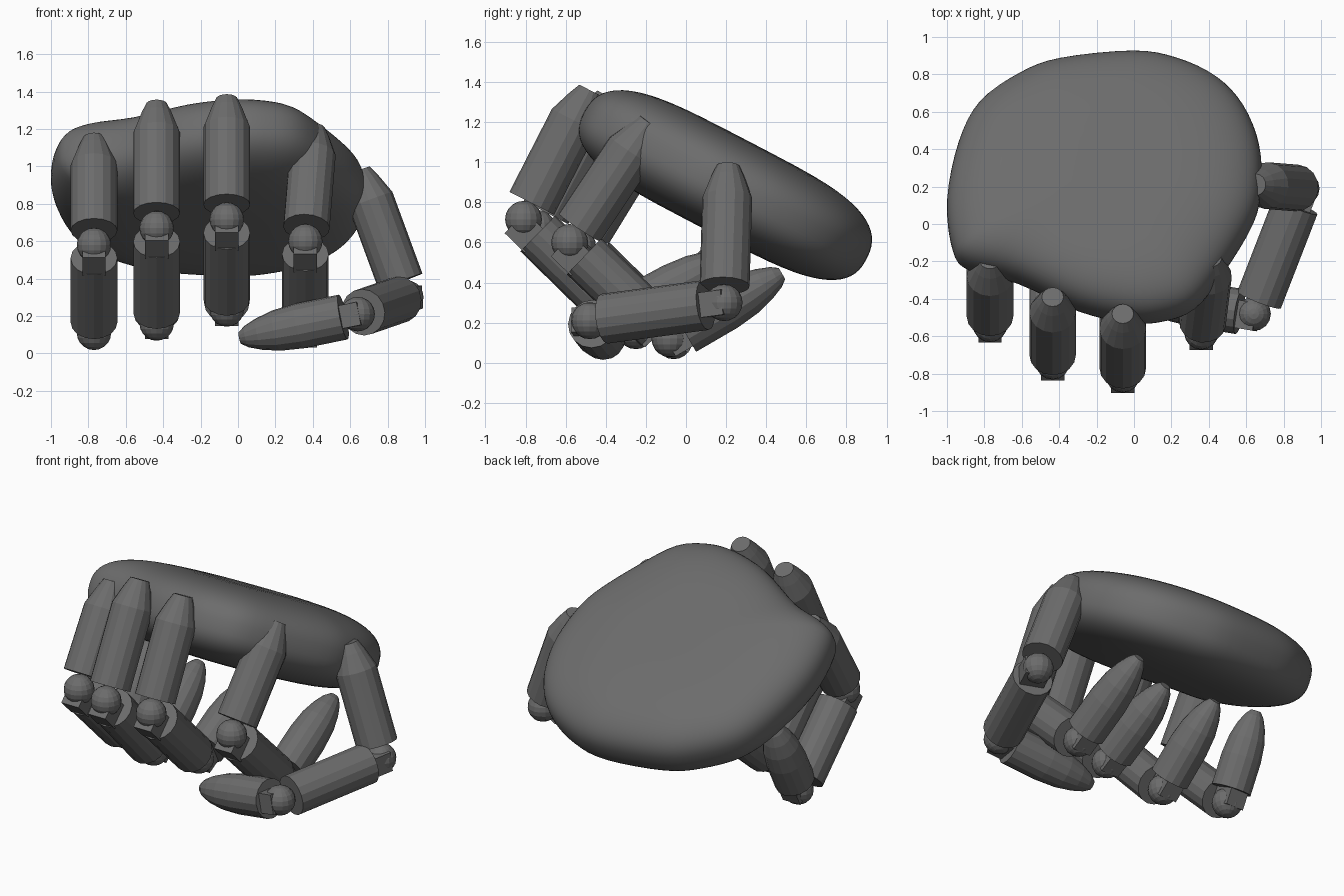
import bpy, bmesh, math
from mathutils import Vector

cube = bpy.data.objects.get("Cube")
if cube:
    bpy.data.objects.remove(cube, do_unlink=True)

SIDES = 16
grey = bpy.data.materials.new("dark_grey")
grey.use_nodes = True
COLOUR = (0.15, 0.15, 0.15, 1)
grey.diffuse_color = COLOUR
grey.node_tree.nodes["Principled BSDF"].inputs["Base Color"].default_value = COLOUR


def finish(name, bm):
    bmesh.ops.recalc_face_normals(bm, faces=bm.faces)
    mesh = bpy.data.meshes.new(name)
    bm.to_mesh(mesh)
    bm.free()
    mesh.materials.append(grey)
    obj = bpy.data.objects.new(name, mesh)
    bpy.context.collection.objects.link(obj)
    return obj


def skin(bm, rings):
    """Bridge a stack of equal rings and cap both ends."""
    loops = [[bm.verts.new(p) for p in ring] for ring in rings]
    count = len(loops[0])
    for a, b in zip(loops, loops[1:]):
        for i in range(count):
            j = (i + 1) % count
            bm.faces.new((a[i], a[j], b[j], b[i]))
    bm.faces.new(loops[0])
    bm.faces.new(loops[-1])


def lathe(name, start, end, profile):
    """Turned bone: profile holds (distance from start, radius)."""
    axis = (end - start).normalized()
    turn = axis.to_track_quat('Z', 'Y')
    rings = []
    for dist, radius in profile:
        rings.append([start + turn @ Vector((radius * math.cos(2 * math.pi * i / SIDES),
                                             radius * math.sin(2 * math.pi * i / SIDES), dist))
                      for i in range(SIDES)])
    bm = bmesh.new()
    skin(bm, rings)
    return finish(name, bm)


def joint(name, centre, axis, hinge, lift):
    """Ball joint plus the small block that ties it to the next bone."""
    bm = bmesh.new()
    bmesh.ops.create_uvsphere(bm, u_segments=SIDES, v_segments=10, radius=0.092)
    ball = finish(name + "_ball", bm)
    ball.location = centre
    axis = axis.normalized()
    side = (hinge - axis * hinge.dot(axis)).normalized()
    outward = side.cross(axis)
    bm = bmesh.new()
    bmesh.ops.create_cube(bm, size=1)
    for v in bm.verts:
        c = v.co.copy()
        v.co = (centre + side * c.x * 0.125 + outward * (c.y * 0.15 + lift)
                + axis * (c.z * 0.14 + 0.05))
    finish(name + "_block", bm)


def finger(name, root, knuckle, bend, tip, hinge, lift):
    root, knuckle, bend, tip = map(Vector, (root, knuckle, bend, tip))
    # upper bone narrows where it enters the palm
    size = (root - knuckle).length
    lathe(name + "_upper_bone", knuckle, root,
          [(0.09, 0.125), (size - 0.17, 0.125), (size - 0.06, 0.085), (size, 0.058)])
    # middle bone
    size = (bend - knuckle).length
    lathe(name + "_middle_bone", knuckle, bend,
          [(0.1, 0.125), (size - 0.08, 0.125)])
    # bullet shaped fingertip
    size = (tip - bend).length
    lathe(name + "_tip", bend, tip,
          [(0.08, 0.122), (size * 0.5, 0.122), (size * 0.7, 0.11),
           (size * 0.85, 0.086), (size * 0.96, 0.058), (size + 0.01, 0.032)])
    joint(name + "_knuckle", knuckle, bend - knuckle, hinge, lift)
    joint(name + "_bend", bend, tip - bend, hinge, 0.015)


# Palm: thick rounded slab on a sloping plane
outline = [(-1, 0.12), (-0.97, -0.13), (-0.89, -0.22), (-0.63, -0.29), (-0.3, -0.44),
           (-0.05, -0.5), (0.14, -0.5), (0.33, -0.43), (0.49, -0.23), (0.64, 0.02),
           (0.68, 0.2), (0.67, 0.41), (0.59, 0.61), (0.45, 0.76), (0.24, 0.86), (0, 0.9),
           (-0.4, 0.86), (-0.62, 0.78), (-0.83, 0.63), (-0.94, 0.42)]
outline = [Vector(p) for p in outline]


def smooth_loop(pts, steps):
    out = []
    n = len(pts)
    for i in range(n):
        a, b, c, d = (pts[(i + k - 1) % n] for k in range(4))
        for s in range(steps):
            t = s / steps
            out.append(0.5 * (2 * b + (c - a) * t + (2 * a - 5 * b + 4 * c - d) * t * t
                              + (3 * b - a - 3 * c + d) * t ** 3))
    return out


edge = smooth_loop(outline, 4)
middle = Vector((-0.14, 0.2))
SLOPE = 0.52
normal = Vector((0, SLOPE, 1)).normalized()
LEVELS = 32
rings = []
for k in range(LEVELS + 1):
    angle = math.pi * (0.005 + 0.99 * k / LEVELS) - math.pi / 2
    scale = math.cos(angle) ** 0.5
    thick = 0.25 if angle > 0 else 0.24
    height = thick * math.copysign(abs(math.sin(angle)) ** 0.8, angle)
    ring = []
    for p in edge:
        q = middle + (p - middle) * scale
        ring.append(Vector((q.x, q.y, 0.985 - SLOPE * q.y)) + normal * height)
    rings.append(ring)
bm = bmesh.new()
skin(bm, rings)
palm = finish("palm", bm)
for poly in palm.data.polygons:
    poly.use_smooth = True

# Four curled fingers, each x then (y, z) of root, knuckle, bend and tip
across = Vector((-1, 0, 0))
fingers = {
    "little_finger": (-0.77, (-0.19, 1.15), (-0.54, 0.58), (-0.06, 0.11), (0.2, 0.61)),
    "ring_finger": (-0.435, (-0.39, 1.33), (-0.74, 0.67), (-0.25, 0.16), (0.22, 0.55)),
    "middle_finger": (-0.06, (-0.48, 1.36), (-0.81, 0.715), (-0.32, 0.235), (0.21, 0.52)),
    "index_finger": (0.36, (-0.18, 1.2), (-0.58, 0.6), (-0.08, 0.12), (0.47, 0.44)),
}
for name, (x, *points) in fingers.items():
    root, knuckle, bend, tip = [(x, y, z) for y, z in points]
    if name == "index_finger":
        root = (x + 0.05, root[1], root[2])
    finger(name, root, knuckle, bend, tip, across, 0.04)

# Thumb folds across the front
finger("thumb", (0.65, 0.21, 0.98), (0.9, 0.19, 0.3), (0.64, -0.48, 0.21),
       (0.02, -0.38, 0.085), Vector((0, 0, 1)), 0.01)
